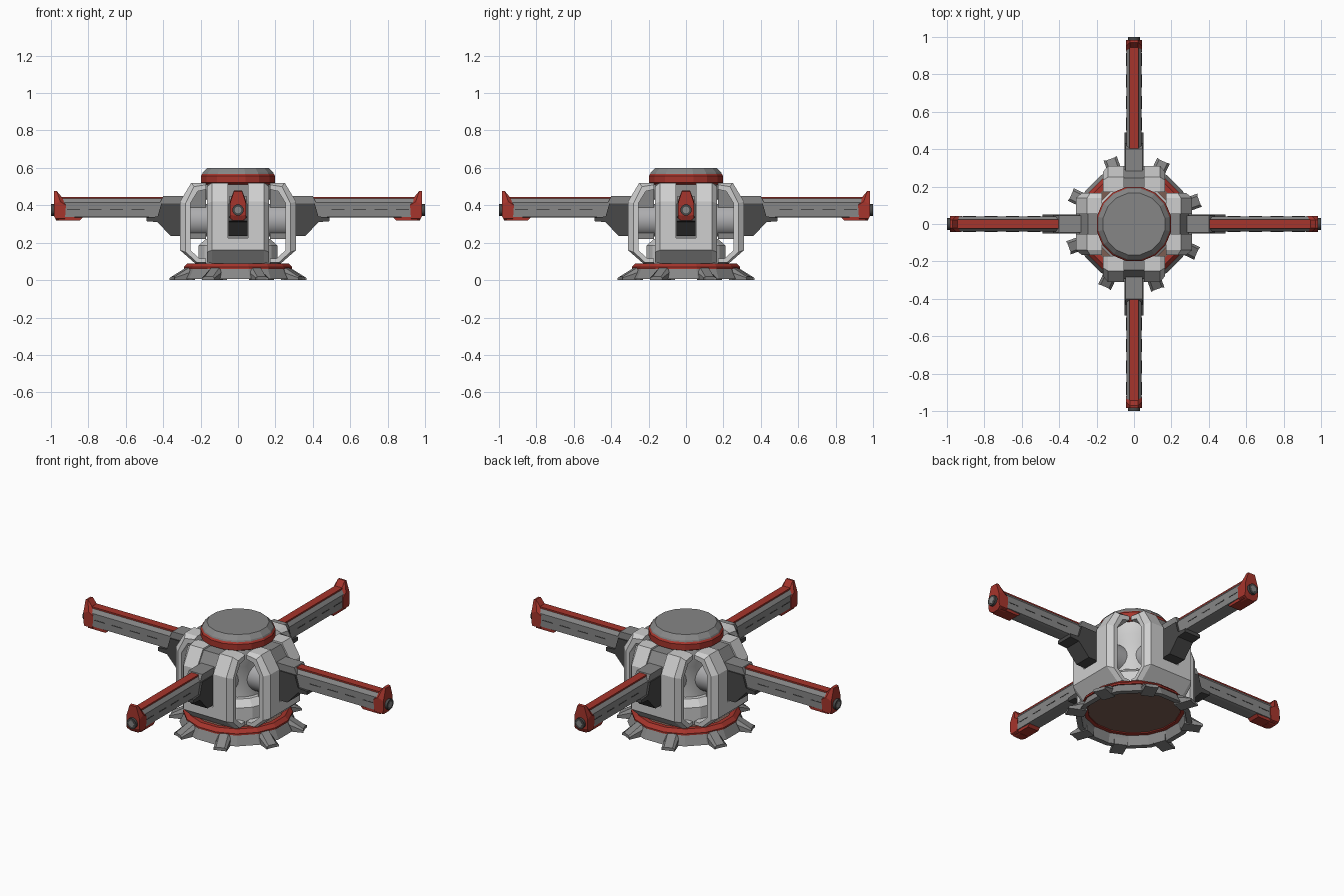
import bpy, bmesh, math
from mathutils import Matrix

if "Cube" in bpy.data.objects:
    bpy.data.objects.remove(bpy.data.objects["Cube"])


def material(name, rgb):
    m = bpy.data.materials.new(name)
    m.diffuse_color = (*rgb, 1)
    m.use_nodes = True
    m.node_tree.nodes["Principled BSDF"].inputs["Base Color"].default_value = m.diffuse_color
    return m


WHITE = material("white armour", (0.62, 0.62, 0.62))
GREY = material("mid grey metal", (0.24, 0.24, 0.24))
DARK = material("dark grey metal", (0.065, 0.065, 0.065))
RED = material("red paint", (0.38, 0.035, 0.025))
BROWN = material("brown floor", (0.2, 0.11, 0.085))
STEEL = material("light steel", (0.42, 0.42, 0.43))


def finish(bm, name, mat, angle=0.0, smooth=False):
    bmesh.ops.recalc_face_normals(bm, faces=bm.faces)
    bm.transform(Matrix.Rotation(angle, 4, 'Z'))
    me = bpy.data.meshes.new(name)
    bm.to_mesh(me)
    bm.free()
    me.materials.append(mat)
    ob = bpy.data.objects.new(name, me)
    bpy.context.collection.objects.link(ob)
    if smooth:
        bpy.context.view_layer.objects.active = ob
        ob.select_set(True)
        bpy.ops.object.shade_smooth_by_angle(angle=math.radians(35))
        ob.select_set(False)
    return ob


def loft(name, sections, mat, angle=0.0):
    """Join (radius, height) profiles placed at sideways offsets, capped at both ends."""
    bm = bmesh.new()
    rings = [[bm.verts.new((r, t, z)) for r, z in prof] for t, prof in sections]
    for a, b in zip(rings, rings[1:]):
        for i in range(len(a)):
            j = (i + 1) % len(a)
            bm.faces.new((a[i], a[j], b[j], b[i]))
    bm.faces.new(rings[0])
    bm.faces.new(rings[-1])
    return finish(bm, name, mat, angle)


def slab(name, prof, half, mat, angle=0.0):
    return loft(name, [(-half, prof), (half, prof)], mat, angle)


def box(r0, r1, z0, z1):
    return [(r0, z0), (r1, z0), (r1, z1), (r0, z1)]


def lathe(name, prof, n, mat, offset=0.0, closed=False, smooth=False):
    """Spin a (radius, height) profile about z; open profiles get end caps."""
    bm = bmesh.new()
    rings = [[bm.verts.new((r * math.cos(math.tau * k / n), r * math.sin(math.tau * k / n), z))
              for k in range(n)] for r, z in prof]
    for a, b in zip(rings, rings[1:] + (rings[:1] if closed else [])):
        for k in range(n):
            j = (k + 1) % n
            bm.faces.new((a[k], a[j], b[j], b[k]))
    if not closed:
        bm.faces.new(rings[0])
        bm.faces.new(rings[-1])
    return finish(bm, name, mat, offset, smooth)


def rod(name, r0, r1, z, radius, n, mat, angle):
    bm = bmesh.new()
    bmesh.ops.create_cone(bm, cap_ends=True, segments=n, radius1=radius, radius2=radius, depth=r1 - r0)
    bm.transform(Matrix.Translation(((r0 + r1) / 2, 0, z)) @ Matrix.Rotation(math.pi / 2, 4, 'Y'))
    finish(bm, name, mat, angle, True)


# Base: hollow skirt, red collar, floor plate
HALF = math.pi / 16
lathe("base_skirt", [(0.27, 0.065), (0.285, 0.065), (0.315, 0.005), (0.285, 0.005)], 16, GREY, HALF, True)
lathe("base_red_collar", [(0.25, 0.06), (0.295, 0.06), (0.295, 0.07), (0.275, 0.09), (0.25, 0.09)],
      16, RED, HALF, True)
lathe("base_floor", [(0.27, 0.066), (0.26, 0.086)], 16, BROWN, HALF)

# Eight splayed feet around the skirt
for k in range(8):
    a = math.radians(20 + 45 * k)
    low = [(0.27, 0.0), (0.375, 0.0), (0.375, 0.012), (0.29, 0.04), (0.27, 0.04)]
    top = [(0.27, 0.0), (0.37, 0.0), (0.37, 0.018), (0.29, 0.065), (0.27, 0.065)]
    loft("foot", [(-0.037, low), (-0.024, top), (0.024, top), (0.037, low)], GREY, a)

# Core column
lathe("core_foot", [(0.215, 0.08), (0.215, 0.185), (0.175, 0.22)], 16, WHITE, HALF)
lathe("core_column", [(0.15, 0.2), (0.15, 0.4), (0.175, 0.44), (0.175, 0.52)], 32, WHITE, 0, False, True)

# Cap on top
lathe("cap_red_ring", [(0.185, 0.512), (0.203, 0.522), (0.203, 0.557), (0.195, 0.567)], 16, RED, HALF)
lathe("cap_top", [(0.195, 0.567), (0.192, 0.575), (0.168, 0.6)], 16, GREY, HALF)

# Armour shells: bent plates on both sides of every arm, bevelled at the outer edge
shell = [(0.17, 0.09), (0.23, 0.09), (0.31, 0.16), (0.31, 0.42), (0.25, 0.52), (0.17, 0.52),
         (0.17, 0.485), (0.215, 0.475), (0.255, 0.41), (0.255, 0.16), (0.205, 0.115), (0.17, 0.115)]
edge = [(0.17, 0.095), (0.22, 0.095), (0.28, 0.15), (0.28, 0.41), (0.235, 0.5), (0.17, 0.51),
        *shell[6:]]
bracket = [(0.2, 0.235), (0.36, 0.235), (0.43, 0.31), (0.49, 0.315), (0.49, 0.335),
           (0.43, 0.34), (0.41, 0.41), (0.2, 0.41)]
tip_wide = [(0.925, 0.33), (0.978, 0.33), (0.985, 0.35), (0.985, 0.405), (0.95, 0.42), (0.92, 0.40)]
tip_mid = [(0.925, 0.318), (0.972, 0.318), (0.985, 0.345), (0.985, 0.475), (0.97, 0.478), (0.935, 0.435)]

for k in range(4):
    a = k * math.pi / 2
    for s in (-1, 1):
        loft("armour_shell", [(s * 0.054, shell), (s * 0.14, shell), (s * 0.165, edge)], WHITE, a)
    # plate below the arm slot
    slab("armour_sill", [(0.17, 0.09), (0.23, 0.09), (0.31, 0.16), (0.31, 0.225), (0.255, 0.225),
                         (0.255, 0.16), (0.205, 0.115), (0.17, 0.115)], 0.054, WHITE, a)
    # arm mount
    slab("arm_mount_plate", [(0.17, 0.22), (0.295, 0.22), (0.295, 0.43), (0.245, 0.51), (0.17, 0.51)],
         0.054, GREY, a)
    rod("arm_pivot", 0.1, 0.27, 0.32, 0.088, 24, STEEL, a)
    slab("arm_bracket", bracket, 0.052, DARK, a)
    slab("arm_bracket_top", [(0.2, 0.41), (0.42, 0.41), (0.4, 0.45), (0.2, 0.45)], 0.045, GREY, a)
    # barrel with chamfered upper edges
    loft("barrel", [(-0.04, box(0.3, 0.96, 0.338, 0.415)), (-0.024, box(0.3, 0.96, 0.335, 0.436)),
                    (0.024, box(0.3, 0.96, 0.335, 0.436)), (0.04, box(0.3, 0.96, 0.338, 0.415))], GREY, a)
    slab("barrel_red_strip", box(0.4, 0.95, 0.43, 0.445), 0.024, RED, a)
    for i in range(4):
        r = 0.5 + 0.115 * i
        slab("barrel_panel_seam", box(r, r + 0.07, 0.375, 0.38), 0.0415, DARK, a)
    # red muzzle housing
    loft("muzzle_housing", [(-0.044, tip_wide), (-0.022, tip_mid), (0.022, tip_mid), (0.044, tip_wide)], RED, a)
    slab("muzzle_underplate", [(0.83, 0.334), (0.845, 0.32), (0.96, 0.32), (0.96, 0.34)], 0.036, RED, a)
    rod("muzzle_ring", 0.95, 1.0, 0.375, 0.031, 12, DARK, a)
    rod("muzzle_core", 0.96, 1.0005, 0.375, 0.018, 12, GREY, a)
